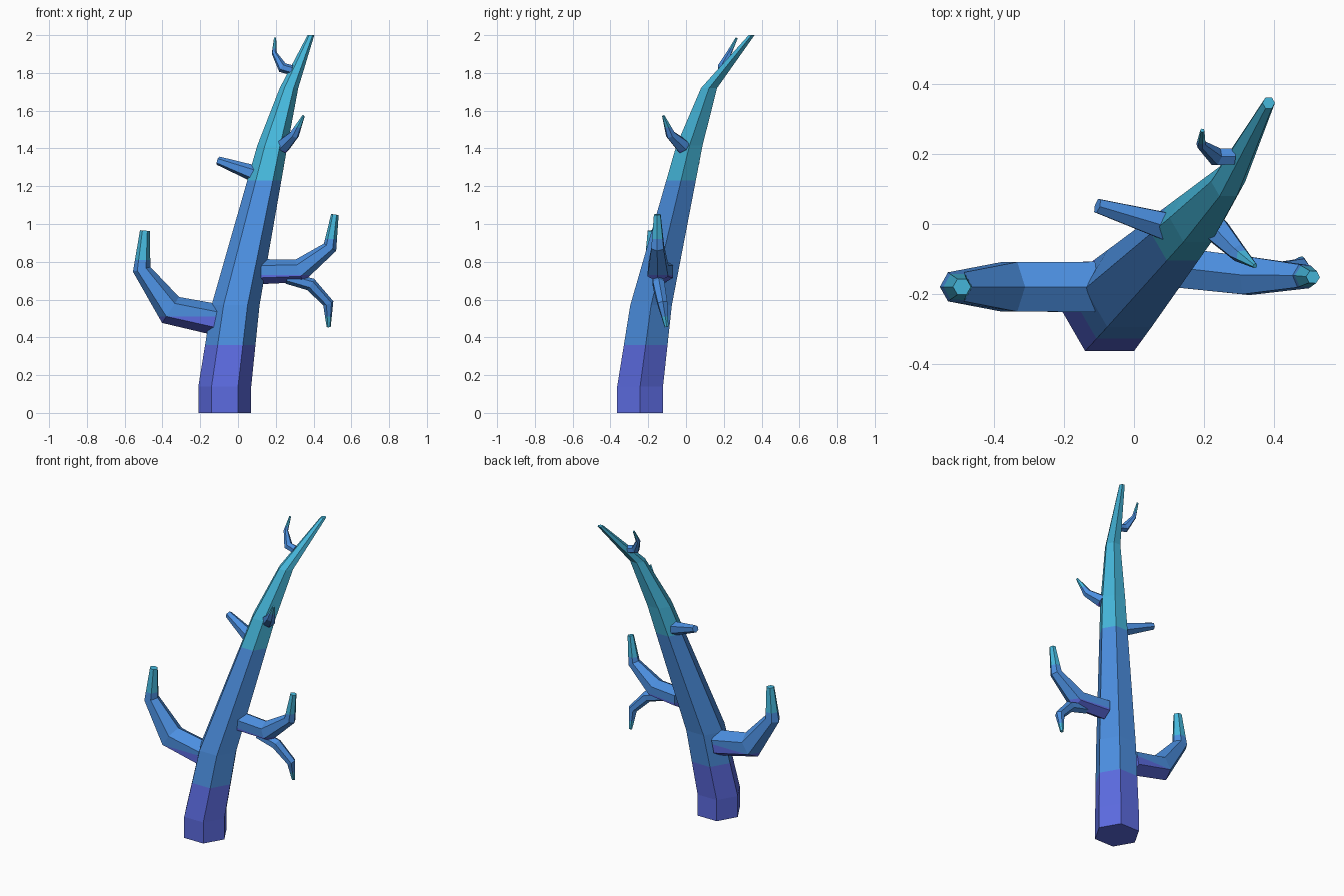
import bpy, bmesh, math
from mathutils import Vector

if "Cube" in bpy.data.objects:
    bpy.data.objects.remove(bpy.data.objects["Cube"])


def material(name, colour):
    m = bpy.data.materials.new(name)
    m.diffuse_color = (*colour, 1)
    m.use_nodes = True
    m.node_tree.nodes["Principled BSDF"].inputs["Base Color"].default_value = m.diffuse_color
    return m


MATS = [material("indigo", (0.107, 0.147, 0.745)),
        material("blue", (0.072, 0.275, 0.745)),
        material("cyan", (0.061, 0.479, 0.716))]
INDIGO, BLUE, CYAN = 0, 1, 2


def limb(name, path, cuts, bands, level=False):
    """Six-sided tapering tube along (x, y, z, radius) points.
    It is sliced at the heights in cuts, and each layer takes a colour from bands."""
    pts = [Vector(p[:3]) for p in path]
    bm = bmesh.new()
    rings, side = [], None
    for i, p in enumerate(pts):
        before = (p - pts[i - 1]).normalized() if i else Vector()
        after = (pts[i + 1] - p).normalized() if i < len(pts) - 1 else Vector()
        t = Vector((0, 0, 1)) if level else (before + after).normalized()
        if level:
            side = Vector((0, 1, 0))
        elif side is None:
            side = Vector((0, 0, 1)).cross(t).normalized()
        else:
            side = (side - t * side.dot(t)).normalized()
        up = t.cross(side)
        r = path[i][3]
        rings.append([bm.verts.new(p + r * (math.cos(k * math.pi / 3) * up +
                                            math.sin(k * math.pi / 3) * side))
                      for k in range(6)])
    for a, b in zip(rings, rings[1:]):
        for k in range(6):
            n = (k + 1) % 6
            bm.faces.new((a[k], a[n], b[n], b[k]))
    bm.faces.new(rings[0])
    bm.faces.new(rings[-1])
    for z in cuts:
        bmesh.ops.bisect_plane(bm, geom=bm.verts[:] + bm.edges[:] + bm.faces[:],
                               plane_co=(0, 0, z), plane_no=(0, 0, 1))
    bmesh.ops.recalc_face_normals(bm, faces=bm.faces[:])
    for f in bm.faces:
        z = f.calc_center_median().z
        f.material_index = bands[sum(z > c for c in cuts)]
    me = bpy.data.meshes.new(name)
    bm.to_mesh(me)
    bm.free()
    for m in MATS:
        me.materials.append(m)
    ob = bpy.data.objects.new(name, me)
    bpy.context.collection.objects.link(ob)
    return ob


RISING = (INDIGO, BLUE, CYAN)

# Leaning trunk
limb("trunk", [(-.07, -.243, 0, .14), (-.07, -.243, .14, .14),
               (-.013, -.185, .57, .127), (.182, .018, 1.415, .08),
               (.27, .122, 1.72, .049), (.386, .347, 2.0, .018)],
     (.36, 1.23), RISING, level=True)

# Large lower branches
limb("left_branch", [(-.12, -.18, .495, .083), (-.357, -.18, .545, .082),
                     (-.51, -.18, .76, .048), (-.493, -.18, .965, .026)],
     (.51, .81), RISING)
limb("right_branch", [(.125, -.125, .748, .066), (.325, -.148, .752, .063),
                      (.487, -.15, .877, .038), (.513, -.152, 1.05, .02)],
     (.73, .92), RISING)

# Drooping offshoot of the right branch
limb("drooping_branch", [(.26, -.15, .715, .032), (.385, -.145, .68, .035),
                         (.478, -.125, .58, .029), (.48, -.103, .455, .011)],
     (.51,), (CYAN, BLUE))

# Small upper twigs
limb("stub_twig", [(.09, -.006, 1.265, .045), (-.105, .052, 1.335, .023)],
     (), (BLUE,))
limb("right_twig", [(.235, -.015, 1.41, .042), (.298, -.082, 1.473, .027),
                    (.347, -.12, 1.573, .007)],
     (1.39, 1.51), RISING)
limb("top_twig", [(.285, .193, 1.815, .026), (.235, .193, 1.828, .028),
                  (.192, .228, 1.905, .014), (.196, .268, 1.985, .006)],
     (1.797, 1.93), RISING)
